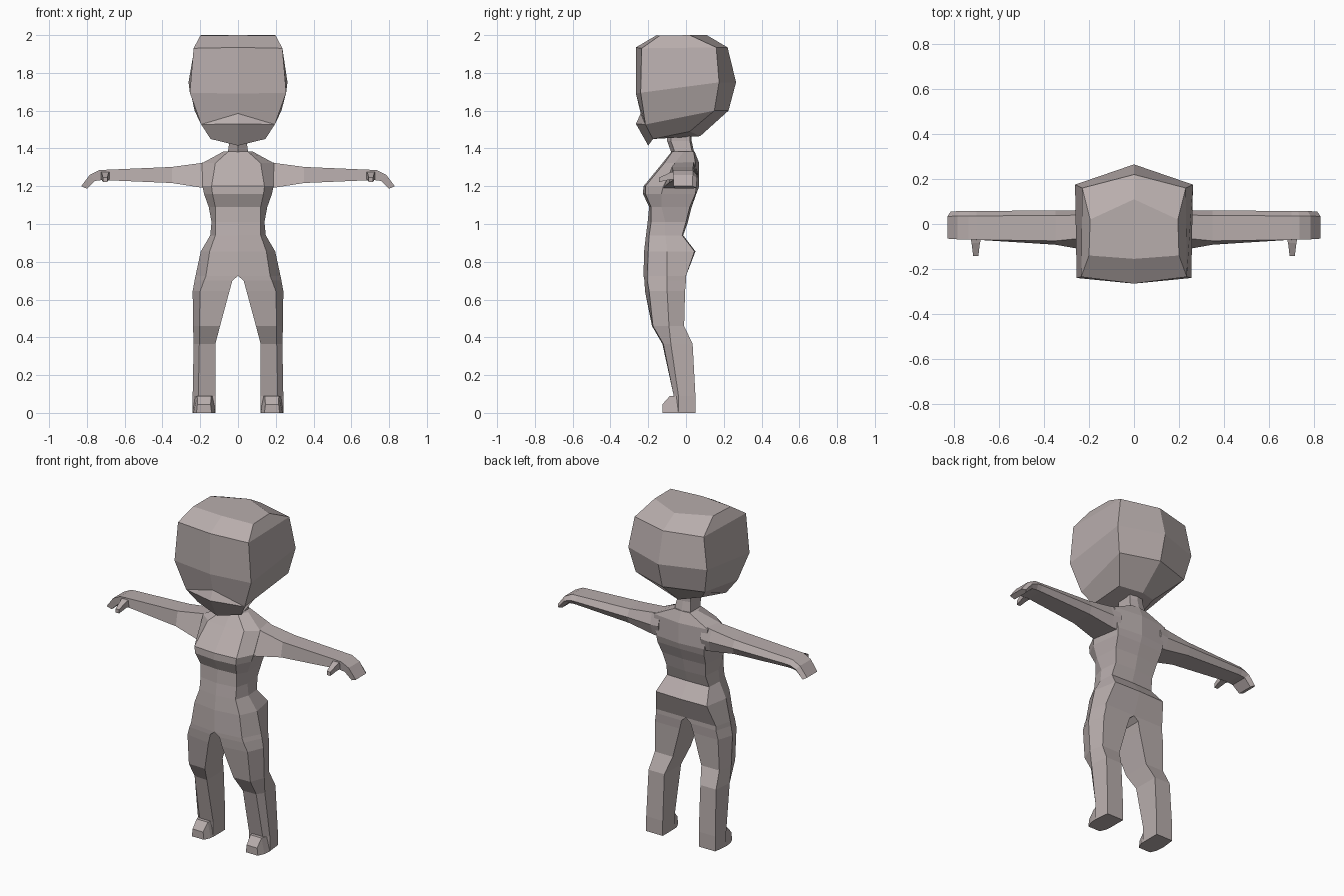
import bpy, bmesh

mat = bpy.data.materials.new("warm_grey_clay")
mat.diffuse_color = (0.48, 0.42, 0.415, 1.0)


def loft(name, rings, cap_start=True, cap_end=True, mirror=False):
    """Skin closed rings of points into a flat-shaded part."""
    bm = bmesh.new()
    for s in ((1, -1) if mirror else (1,)):
        loops = [[bm.verts.new((s * x, y, z)) for x, y, z in r] for r in rings]
        n = len(loops[0])
        for a, b in zip(loops, loops[1:]):
            for i in range(n):
                j = (i + 1) % n
                bm.faces.new((a[i], a[j], b[j], b[i]))
        if cap_start:
            bm.faces.new(loops[0])
        if cap_end:
            bm.faces.new(loops[-1])
        if not mirror:
            break
    bmesh.ops.remove_doubles(bm, verts=bm.verts, dist=0.0005)
    bmesh.ops.recalc_face_normals(bm, faces=bm.faces)
    me = bpy.data.meshes.new(name)
    bm.to_mesh(me)
    bm.free()
    me.materials.append(mat)
    ob = bpy.data.objects.new(name, me)
    bpy.context.collection.objects.link(ob)
    return ob


def whole(half):
    """Complete a half ring whose first and last points lie on the centre line."""
    return half + [(-x, y, z) for x, y, z in reversed(half[1:-1])]


# head: front centre, front corner, back corner, back centre
head = [
    [(0, -.155, 2), (.20, -.14, 1.997), (.195, .02, 2), (0, .11, 2)],
    [(0, -.265, 1.935), (.235, -.235, 1.93), (.23, .16, 1.935), (0, .22, 1.935)],
    [(0, -.265, 1.69), (.255, -.24, 1.695), (.262, .175, 1.75), (0, .265, 1.75)],
    [(0, -.24, 1.585), (.195, -.215, 1.527), (.23, .15, 1.6), (0, .225, 1.6)],
    [(0, -.265, 1.53), (.195, -.215, 1.527), (.23, .15, 1.6), (0, .225, 1.6)],
    [(0, -.20, 1.415), (.145, -.175, 1.45), (.12, .02, 1.49), (0, .075, 1.465)],
]
loft("head", [whole(h) for h in head])

# neck
neck = []
for z, yf, yb, w in ((1.48, -.10, .03, .045), (1.44, -.10, .03, .045), (1.37, -.075, .045, .055)):
    neck.append(whole([(0, yf, z), (w, yf + .02, z), (w, yb - .01, z), (0, yb, z)]))
loft("neck", neck)

# torso: z, front y, front corner x y, side x y, back corner x y, back y
torso = []
for z, yf, fx, fy, sx, sy, bx, by, yb in (
    (1.385, -.075, .05, -.07, .075, -.01, .05, .04, .045),
    (1.322, -.125, .12, -.115, .19, -.06, .18, .05, .07),
    (1.20, -.225, .14, -.215, .188, -.12, .16, .055, .07),
    (1.16, -.228, .135, -.215, .18, -.13, .155, .05, .055),
    (1.09, -.195, .12, -.185, .155, -.13, .145, .02, .03),
    (1.01, -.203, .12, -.185, .14, -.11, .13, 0, .01),
    (.94, -.212, .12, -.195, .147, -.11, .14, -.02, -.015),
    (.855, -.222, .15, -.2, .197, -.1, .17, .045, .05),
    (.725, -.225, .17, -.205, .225, -.1, .2, 0, 0),
):
    torso.append(whole([(0, yf, z), (fx, fy, z), (sx, sy, z), (bx, by, z), (0, yb, z)]))
loft("torso", torso, cap_end=False)

# legs: z, inner front x y, outer front x y, side x y, back outer x y, back inner x y
legs = []
for r in (
    (.725, 0, -.225, .17, -.205, .225, -.1, .2, 0, 0, 0),
    (.70, .03, -.22, .18, -.205, .23, -.1, .2, 0, .03, 0),
    (.645, .045, -.217, .2, -.195, .24, -.1, .21, -.005, .045, -.005),
    (.46, .095, -.18, .205, -.175, .238, -.09, .215, -.01, .095, -.01),
    (.365, .12, -.125, .205, -.12, .235, -.08, .225, .035, .12, .035),
    (.09, .12, -.065, .21, -.065, .24, -.04, .23, .05, .12, .05),
    (0, .12, -.065, .21, -.065, .24, -.04, .23, .05, .12, .05),
):
    legs.append([(r[i], r[i + 1], r[0]) for i in range(1, 11, 2)])
loft("legs", legs, cap_start=False, mirror=True)

# feet: y, inner x, outer x, top z, with a narrowed top
feet = []
for y, x0, x1, zt, t in ((-.04, .12, .24, .09, .01), (-.085, .122, .236, .09, .02), (-.125, .14, .22, .045, .005)):
    feet.append([(x0, y, 0), (x1, y, 0), (x1 - t, y, zt), (x0 + t, y, zt)])
loft("feet", feet, mirror=True)

# arms and curled hands: top x z, bottom x z, top front y, bottom front y, back y
arms = []
for xt, zt, xb, zb, yt, yl, yb in (
    (.14, 1.335, .14, 1.19, -.05, -.12, .065),
    (.20, 1.322, .19, 1.192, -.06, -.12, .062),
    (.35, 1.302, .35, 1.217, -.075, -.092, .06),
    (.70, 1.287, .70, 1.232, -.07, -.065, .058),
    (.735, 1.285, .725, 1.232, -.07, -.065, .058),
    (.785, 1.26, .757, 1.228, -.068, -.065, .058),
    (.83, 1.20, .80, 1.187, -.065, -.06, .055),
):
    arms.append([(xt, yt, zt), (xt, yb - .022, zt), ((xt + xb) / 2, yb, (zt + zb) / 2),
                 (xb, yb - .02, zb), (xb, yl, zb)])
loft("arms", arms, mirror=True)

# thumbs
thumbs = []
for y, x0, x1, z0, z1 in ((-.05, .675, .73, 1.238, 1.282), (-.085, .685, .722, 1.235, 1.272), (-.143, .692, .715, 1.222, 1.245)):
    thumbs.append([(x0, y, z0), (x1, y, z0), (x1, y, z1), (x0, y, z1)])
loft("thumbs", thumbs, mirror=True)
